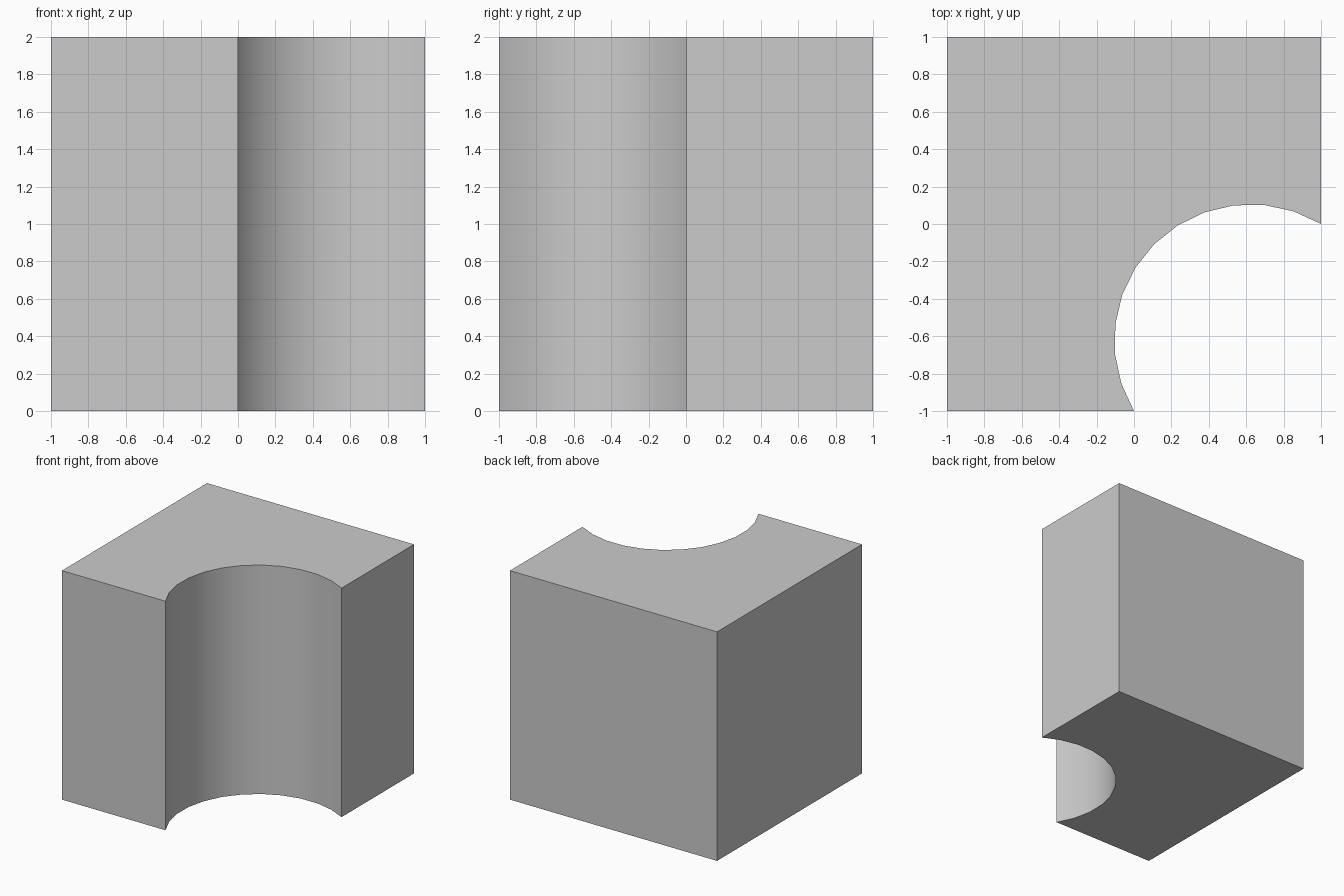
import bpy, bmesh, math

if "Cube" in bpy.data.objects:
    bpy.data.objects.remove(bpy.data.objects["Cube"])

HEIGHT = 2.0
SEGMENTS = 12
CENTRE = 0.623          # the scoop axis lies on the diagonal y = -x
RADIUS = math.hypot(1 - CENTRE, CENTRE)

# Concave arc running from the right side (1, 0) to the front side (0, -1)
start = math.atan2(CENTRE, 1 - CENTRE)
end = math.atan2(CENTRE - 1, -CENTRE) + 2 * math.pi
arc = []
for i in range(SEGMENTS + 1):
    a = start + (end - start) * i / SEGMENTS
    arc.append((CENTRE + RADIUS * math.cos(a), -CENTRE + RADIUS * math.sin(a)))

# Square block outline with the scooped corner
outline = [(-1, -1), (-1, 1), (1, 1)] + arc

bm = bmesh.new()
base = bm.faces.new([bm.verts.new((x, y, 0)) for x, y in outline])
extruded = bmesh.ops.extrude_face_region(bm, geom=[base], use_keep_orig=True)
top_verts = [g for g in extruded["geom"] if isinstance(g, bmesh.types.BMVert)]
bmesh.ops.translate(bm, verts=top_verts, vec=(0, 0, HEIGHT))
bmesh.ops.recalc_face_normals(bm, faces=bm.faces)

mesh = bpy.data.meshes.new("scooped_block")
bm.to_mesh(mesh)
bm.free()
block = bpy.data.objects.new("scooped_block", mesh)
bpy.context.collection.objects.link(block)

# Smooth scoop wall, sharp block edges
bpy.context.view_layer.objects.active = block
block.select_set(True)
bpy.ops.object.shade_smooth_by_angle(angle=math.radians(25))
